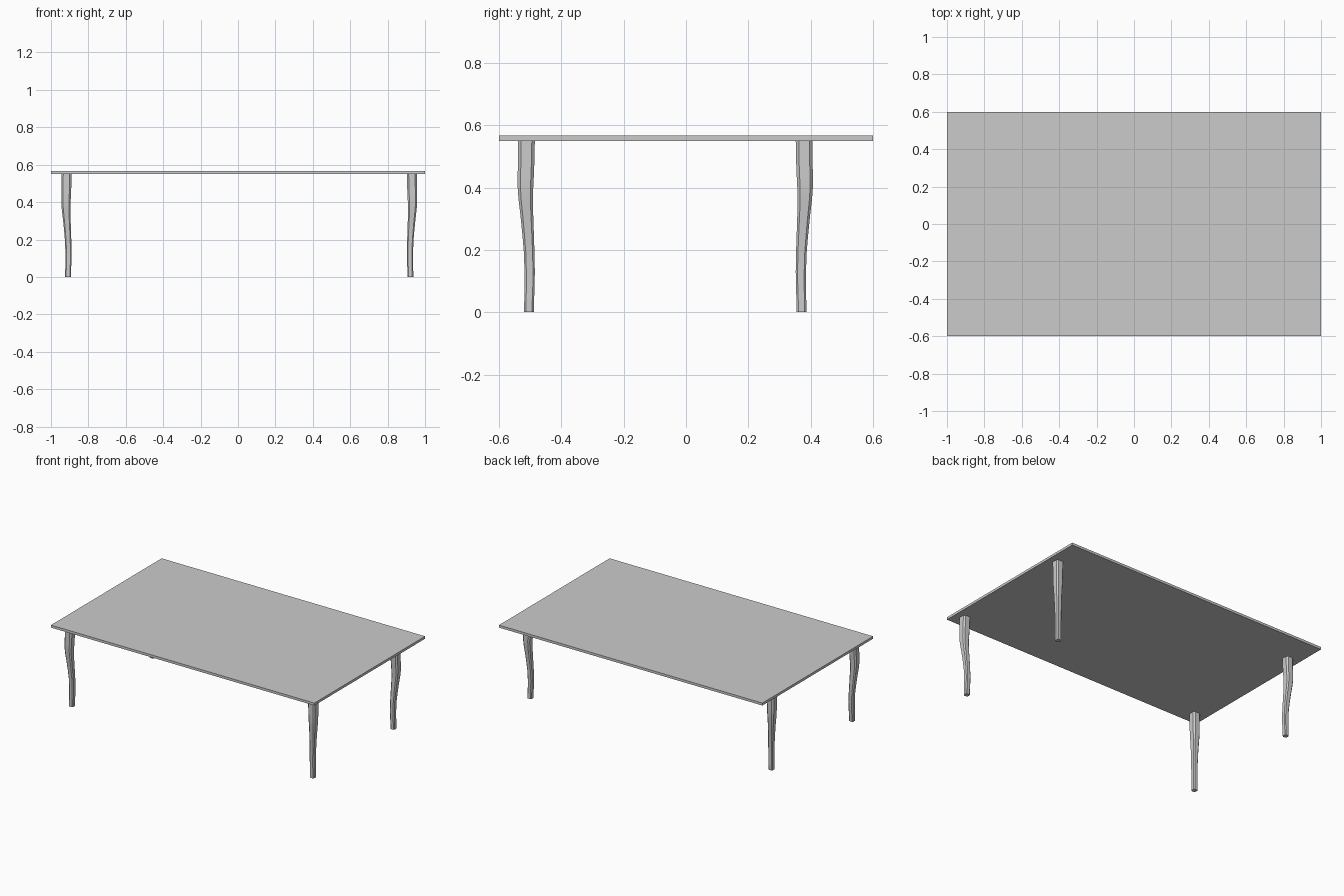
import bpy, bmesh

if "Cube" in bpy.data.objects:
    bpy.data.objects.remove(bpy.data.objects["Cube"])

# Leg profile: height, inner edge, outer edge (offsets along the outward diagonal)
PROFILE = [(0.0, -0.016, 0.015), (0.03, -0.016, 0.015), (0.07, -0.018, 0.014),
           (0.13, -0.019, 0.014), (0.19, -0.018, 0.016), (0.25, -0.016, 0.021),
           (0.31, -0.014, 0.027), (0.36, -0.013, 0.033), (0.40, -0.014, 0.036),
           (0.44, -0.016, 0.036), (0.49, -0.018, 0.035), (0.55, -0.019, 0.035)]


def leg(name, cx, cy, sx, sy):
    # Stack of chamfered square sections lofted into a curved leg
    bm = bmesh.new()
    rings = []
    for z, a, b in PROFILE:
        c = 0.18 * (b - a)
        pts = [(a + c, a), (b - c, a), (b, a + c), (b, b - c),
               (b - c, b), (a + c, b), (a, b - c), (a, a + c)]
        rings.append([bm.verts.new((cx + sx * x, cy + sy * y, z)) for x, y in pts])
    for lo, hi in zip(rings, rings[1:]):
        for i in range(8):
            j = (i + 1) % 8
            bm.faces.new((lo[i], lo[j], hi[j], hi[i]))
    bm.faces.new(rings[0])
    bm.faces.new(rings[-1])
    bmesh.ops.recalc_face_normals(bm, faces=bm.faces)
    me = bpy.data.meshes.new(name)
    bm.to_mesh(me)
    bm.free()
    ob = bpy.data.objects.new(name, me)
    bpy.context.collection.objects.link(ob)
    bpy.ops.object.select_all(action='DESELECT')
    ob.select_set(True)
    bpy.context.view_layer.objects.active = ob
    bpy.ops.object.shade_smooth_by_angle()


# Tabletop
bpy.ops.mesh.primitive_cube_add(size=1, location=(0, 0, 0.558))
top = bpy.context.object
top.name = "tabletop"
top.scale = (2, 1.2, 0.017)
bpy.ops.object.transform_apply(location=False, rotation=False, scale=True)

# Four legs, set slightly off centre
for side, sx, cx in (("left", -1, -0.909), ("right", 1, 0.922)):
    for end, sy, cy in (("front", -1, -0.504), ("back", 1, 0.371)):
        leg(f"{end}_{side}_leg", cx, cy, sx, sy)
